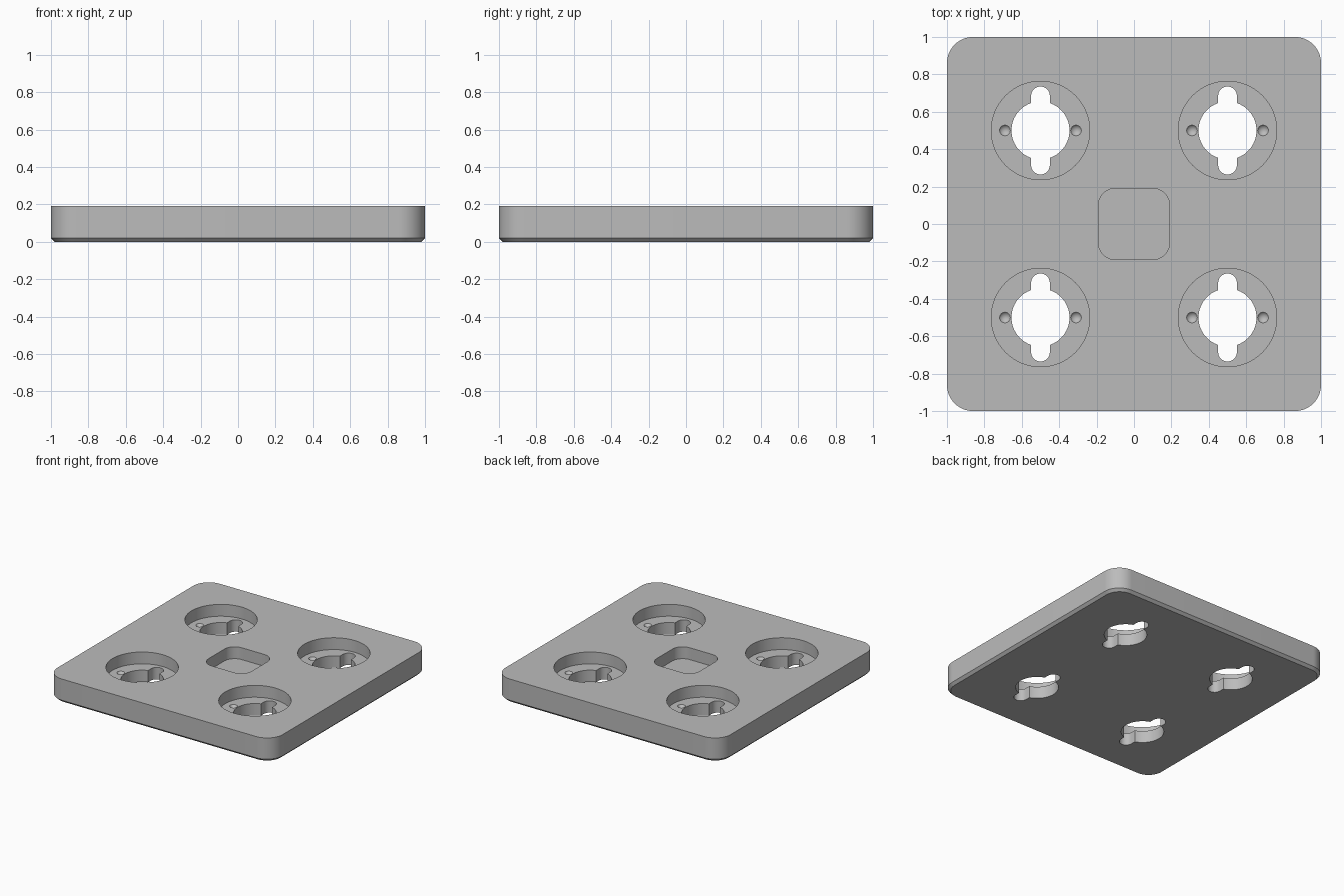
import bpy, bmesh, math

cube = bpy.data.objects.get("Cube")
if cube:
    bpy.data.objects.remove(cube, do_unlink=True)

HEIGHT = 0.19
FLOOR = 0.095      # level of the recess floors
CHAMFER = 0.02
TOP = HEIGHT + 0.1  # cutters overshoot the plate


def material(name, colour):
    mat = bpy.data.materials.new(name)
    mat.use_nodes = True
    mat.diffuse_color = colour
    mat.node_tree.nodes["Principled BSDF"].inputs["Base Color"].default_value = colour
    return mat


def outline(w, d, r, steps):
    """Rounded rectangle; a full radius gives a circle or a slot."""
    pts = []
    for i, (sx, sy) in enumerate([(1, 1), (-1, 1), (-1, -1), (1, -1)]):
        for k in range(steps + 1):
            a = math.pi / 2 * (i + k / steps)
            p = (sx * (w / 2 - r) + r * math.cos(a), sy * (d / 2 - r) + r * math.sin(a))
            if not pts or math.dist(p, pts[-1]) > 1e-5:
                pts.append(p)
    if math.dist(pts[0], pts[-1]) < 1e-5:
        pts.pop()
    return pts


def prism(name, layers, at=(0, 0), steps=16):
    """Stack of rounded rectangles: each layer is (z, width, depth, radius)."""
    bm = bmesh.new()
    rings = [[bm.verts.new((x + at[0], y + at[1], z)) for x, y in outline(w, d, r, steps)]
             for z, w, d, r in layers]
    for low, high in zip(rings, rings[1:]):
        n = len(low)
        for i in range(n):
            j = (i + 1) % n
            bm.faces.new((low[i], low[j], high[j], high[i]))
    bm.faces.new(rings[0][::-1])
    bm.faces.new(rings[-1])
    mesh = bpy.data.meshes.new(name)
    bm.to_mesh(mesh)
    bm.free()
    obj = bpy.data.objects.new(name, mesh)
    bpy.context.collection.objects.link(obj)
    return obj


def dimple(name, x, y):
    bm = bmesh.new()
    bmesh.ops.create_uvsphere(bm, u_segments=24, v_segments=16, radius=0.035)
    bmesh.ops.translate(bm, verts=bm.verts, vec=(x, y, FLOOR + 0.02))
    mesh = bpy.data.meshes.new(name)
    bm.to_mesh(mesh)
    bm.free()
    obj = bpy.data.objects.new(name, mesh)
    bpy.context.collection.objects.link(obj)
    return obj


# Plate with rounded corners and a chamfered underside
plate = prism("base_plate", [(0, 2 - 2 * CHAMFER, 2 - 2 * CHAMFER, 0.14 - CHAMFER),
                             (CHAMFER, 2, 2, 0.14),
                             (HEIGHT, 2, 2, 0.14)])
plate.data.materials.append(material("grey", (0.5, 0.5, 0.5, 1)))

# Central square pocket
cutters = [prism("pocket_cutter", [(FLOOR, 0.38, 0.38, 0.09), (TOP, 0.38, 0.38, 0.09)])]

# Four round recesses, each with a keyed through hole and two detent dimples
for x in (-0.5, 0.5):
    for y in (-0.5, 0.5):
        cutters += [
            prism("recess_cutter", [(FLOOR, 0.526, 0.526, 0.263), (TOP, 0.526, 0.526, 0.263)], (x, y)),
            prism("hole_cutter", [(-0.1, 0.31, 0.31, 0.155), (TOP, 0.31, 0.31, 0.155)], (x, y)),
            prism("key_slot_cutter", [(-0.1, 0.1, 0.47, 0.05), (TOP, 0.1, 0.47, 0.05)], (x, y), 8),
        ]
        cutters += [dimple("dimple_cutter", x + side * 0.19, y) for side in (-1, 1)]

for cutter in cutters:
    cutter.hide_render = True
    mod = plate.modifiers.new(cutter.name, "BOOLEAN")
    mod.operation = "DIFFERENCE"
    mod.solver = "EXACT"
    mod.object = cutter

# Apply the cuts, then drop the cutters
bpy.ops.object.select_all(action="DESELECT")
plate.select_set(True)
bpy.context.view_layer.objects.active = plate
for mod in list(plate.modifiers):
    bpy.ops.object.modifier_apply(modifier=mod.name)
for cutter in cutters:
    bpy.data.objects.remove(cutter, do_unlink=True)
bpy.ops.object.shade_smooth_by_angle(angle=math.radians(30))
